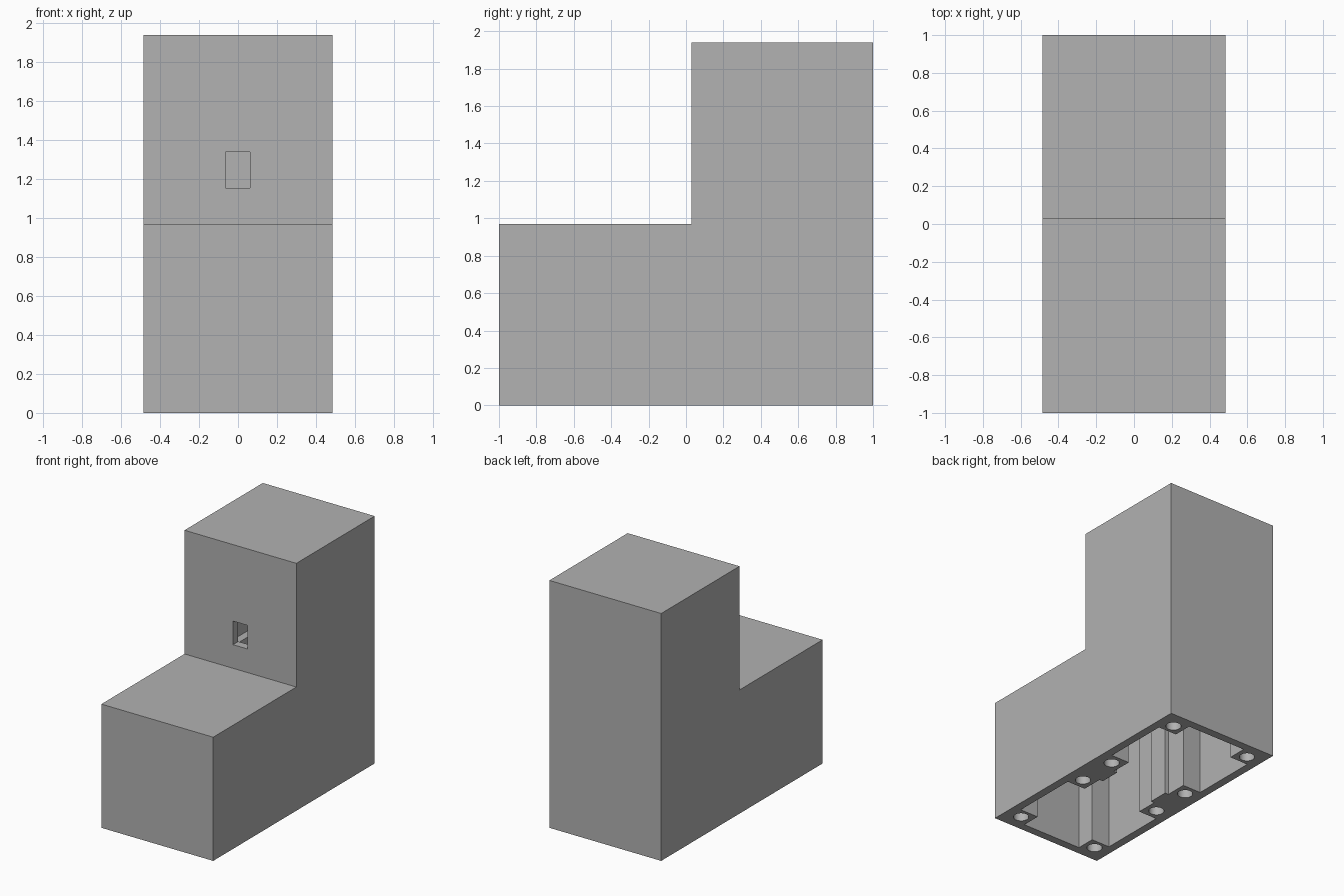
import bpy
import bmesh
from mathutils import Matrix, Vector

if "Cube" in bpy.data.objects:
    bpy.data.objects.remove(bpy.data.objects["Cube"])

HALF_W, WALL = 0.485, 0.065
STEP_Y, STEP_Z, TOP = 0.03, 0.97, 1.94
POST_TOP = STEP_Z - WALL

grey = bpy.data.materials.new("plain_grey")
grey.use_nodes = True
grey.diffuse_color = (0.445, 0.445, 0.445, 1)
grey.node_tree.nodes["Principled BSDF"].inputs["Base Color"].default_value = grey.diffuse_color


def finish(bm, name):
    bmesh.ops.recalc_face_normals(bm, faces=bm.faces)
    mesh = bpy.data.meshes.new(name)
    bm.to_mesh(mesh)
    bm.free()
    mesh.materials.append(grey)
    obj = bpy.data.objects.new(name, mesh)
    bpy.context.collection.objects.link(obj)
    return obj


def step_block(name, half_w, inset, bottom):
    """Extrude the stepped side profile across the width."""
    end = 1 - inset
    profile = [(-end, bottom), (end, bottom), (end, TOP - inset),
               (STEP_Y + inset, TOP - inset),
               (STEP_Y + inset, STEP_Z - inset), (-end, STEP_Z - inset)]
    bm = bmesh.new()
    face = bm.faces.new([bm.verts.new((-half_w, y, z)) for y, z in profile])
    out = bmesh.ops.extrude_face_region(bm, geom=[face])
    verts = [v for v in out["geom"] if isinstance(v, bmesh.types.BMVert)]
    bmesh.ops.translate(bm, verts=verts, vec=(2 * half_w, 0, 0))
    return finish(bm, name)


def box(name, low, high):
    low, high = Vector(low), Vector(high)
    bm = bmesh.new()
    bmesh.ops.create_cube(bm, size=1, matrix=Matrix.Translation((low + high) / 2)
                          @ Matrix.Diagonal((high - low).to_4d()))
    return finish(bm, name)


def cut(target, cutter):
    """Subtract the cutter for good, then discard it."""
    mod = target.modifiers.new("cut", "BOOLEAN")
    mod.operation, mod.solver, mod.object = "DIFFERENCE", "EXACT", cutter
    bpy.context.view_layer.objects.active = target
    bpy.ops.object.modifier_apply(modifier=mod.name)
    bpy.data.objects.remove(cutter)


def side_box(name, side, inner_x, y0, y1, z0, z1):
    xs = sorted((side * inner_x, side * HALF_W))
    return box(name, (xs[0], y0, z0), (xs[1], y1, z1))


body = step_block("stepped_housing", HALF_W, 0, 0)
cavity = step_block("cavity_cutter", HALF_W - WALL, WALL, -0.1)

# Screw posts, bridges and ledges stay solid inside the hollow
for side in (-1, 1):
    for end in (-1, 1):
        for near, far in ((0.785, 1.0), (0.07, 0.25)):
            y0, y1 = sorted((end * near, end * far))
            cut(cavity, side_box("post", side, 0.26, y0, y1, -0.2, POST_TOP))
    cut(cavity, side_box("bridge", side, 0.23, -0.08, 0.08, -0.2, POST_TOP))
    cut(cavity, side_box("ledge", side, 0.36, 0.2, 1.0, 0.76, POST_TOP))
cut(body, cavity)

# Blind screw holes in the underside
for x in (-0.35, 0.35):
    for y in (-0.865, -0.163, 0.163, 0.865):
        bm = bmesh.new()
        bmesh.ops.create_cone(bm, cap_ends=True, segments=32, radius1=0.056, radius2=0.056,
                              depth=0.6, matrix=Matrix.Translation((x, y, 0)))
        cut(body, finish(bm, "screw_hole"))

# Small window through the upper front wall
cut(body, box("window", (-0.065, -0.05, 1.155), (0.062, 0.15, 1.34)))

# Smooth the hole walls while keeping every corner sharp
bpy.ops.object.select_all(action="DESELECT")
body.select_set(True)
bpy.context.view_layer.objects.active = body
bpy.ops.object.shade_smooth_by_angle(angle=0.52)
